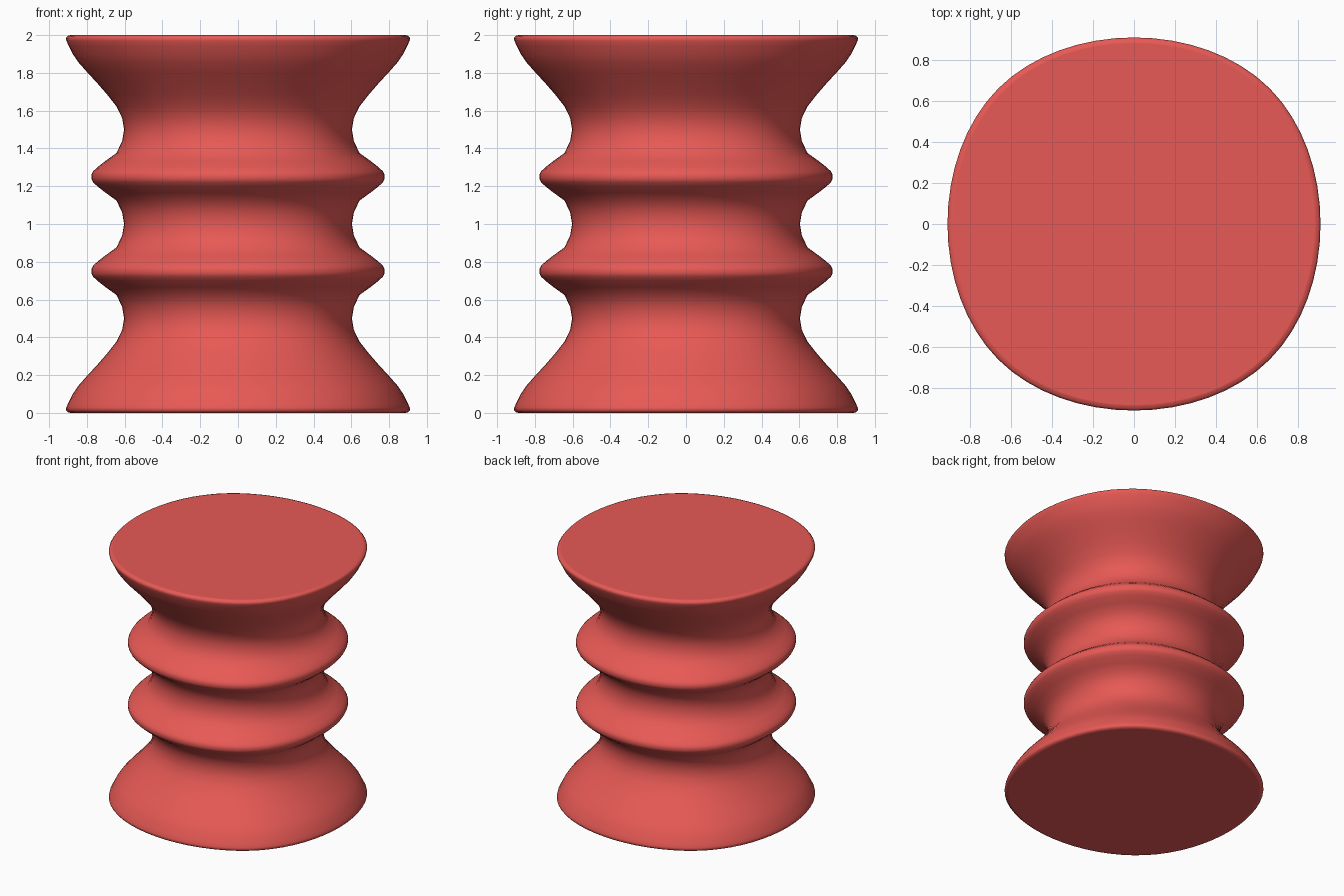
import bpy, bmesh

if "Cube" in bpy.data.objects:
    bpy.data.objects.remove(bpy.data.objects["Cube"])

# Lower half of the side profile: (half width, height); mirrored about z = 1
half = [(0.885, 0.0), (0.902, 0.004), (0.911, 0.016), (0.909, 0.03), (0.897, 0.055),
        (0.875, 0.1), (0.844, 0.145), (0.80, 0.195), (0.749, 0.25), (0.695, 0.312), (0.643, 0.378),
        (0.613, 0.44), (0.603, 0.5), (0.613, 0.56), (0.643, 0.624), (0.70, 0.665),
        (0.745, 0.70), (0.768, 0.722), (0.776, 0.738), (0.776, 0.762), (0.768, 0.778),
        (0.745, 0.80), (0.70, 0.835), (0.643, 0.876), (0.613, 0.94)]
profile = half + [(0.603, 1.0)] + [(r, 2 - z) for r, z in reversed(half)]


# Rounded-square cross-section: closed cubic B-spline around a square
def section(steps=16):
    sq = [(1, 1), (-1, 1), (-1, -1), (1, -1)]
    pts = []
    for i in range(4):
        for s in range(steps):
            t = s / steps
            w = ((1 - t) ** 3, 3 * t**3 - 6 * t**2 + 4, -3 * t**3 + 3 * t**2 + 3 * t + 1, t**3)
            pts.append(tuple(sum(w[k] * sq[(i + k) % 4][a] for k in range(4)) / 6 / 0.9167
                             for a in (0, 1)))
    return pts


# Stool body: stacked sections joined by quads, closed with flat caps
bm = bmesh.new()
outline = section()
n = len(outline)
rings = [[bm.verts.new((x * r, y * r, z)) for x, y in outline] for r, z in profile]
for a, b in zip(rings, rings[1:]):
    for i in range(n):
        j = (i + 1) % n
        bm.faces.new((a[i], a[j], b[j], b[i])).smooth = True
bm.faces.new(rings[-1])
bm.faces.new(rings[0][::-1])
bmesh.ops.recalc_face_normals(bm, faces=bm.faces)
mesh = bpy.data.meshes.new("stool_body")
bm.to_mesh(mesh)
bm.free()
body = bpy.data.objects.new("stool_body", mesh)
bpy.context.collection.objects.link(body)

# Red finish
red = bpy.data.materials.new("red_finish")
red.diffuse_color = (0.8, 0.1, 0.09, 1)
red.use_nodes = True
red.node_tree.nodes["Principled BSDF"].inputs["Base Color"].default_value = red.diffuse_color
mesh.materials.append(red)
